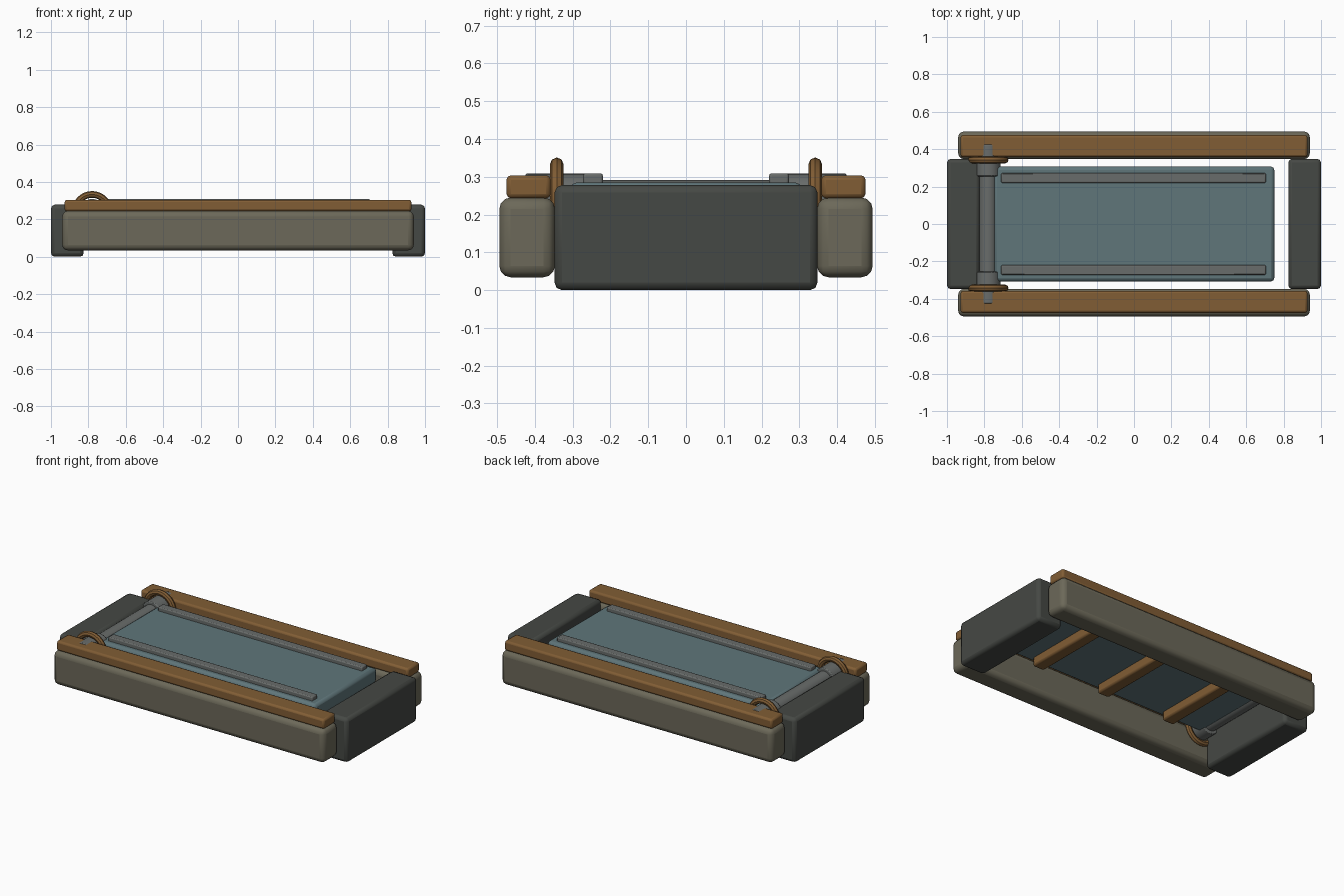
import bpy
from math import pi

if "Cube" in bpy.data.objects:
    bpy.data.objects.remove(bpy.data.objects["Cube"])


def material(name, rgb):
    m = bpy.data.materials.new(name)
    m.diffuse_color = (*rgb, 1)
    m.use_nodes = True
    m.node_tree.nodes["Principled BSDF"].inputs["Base Color"].default_value = m.diffuse_color
    return m


STONE = material("stone", (0.15, 0.14, 0.10))
DARK = material("dark_stone", (0.06, 0.065, 0.058))
WOOD = material("wood", (0.22, 0.11, 0.035))
TEAL = material("teal_panel", (0.115, 0.18, 0.195))
METAL = material("grey_metal", (0.14, 0.15, 0.145))


def finish(ob, name, mat, bevel=0, segments=2):
    ob.name = name
    ob.data.materials.append(mat)
    if bevel:
        b = ob.modifiers.new("bevel", 'BEVEL')
        b.width, b.segments = bevel, segments
    bpy.ops.object.shade_smooth_by_angle(angle=0.6)
    return ob


def box(name, x, y, z, mat, bevel, segments=2):
    """Bevelled box from (min, max) ranges."""
    centre = [(a + b) / 2 for a, b in (x, y, z)]
    bpy.ops.mesh.primitive_cube_add(size=1, location=centre)
    ob = bpy.context.object
    ob.scale = [b - a for a, b in (x, y, z)]
    bpy.ops.object.transform_apply(location=False, rotation=False, scale=True)
    return finish(ob, name, mat, bevel, segments)


def rod(name, x, y0, y1, z, radius, mat, bevel=0):
    """Cylinder along y."""
    bpy.ops.mesh.primitive_cylinder_add(vertices=24, radius=radius, depth=y1 - y0,
                                        location=(x, (y0 + y1) / 2, z), rotation=(pi / 2, 0, 0))
    return finish(bpy.context.object, name, mat, bevel)


def span(side, a, b):
    return tuple(sorted((side * a, side * b)))


AXLE_X, AXLE_Z = -0.78, 0.242

for s, tag in ((-1, "front"), (1, "back")):
    # long side beams with wooden rails on top
    box(f"{tag}_beam", (-0.94, 0.94), span(s, 0.347, 0.494), (0.034, 0.245), STONE, 0.03, 3)
    box(f"{tag}_rail", (-0.927, 0.927), span(s, 0.358, 0.475), (0.243, 0.304), WOOD, 0.012)
    # raised strips on the panel
    box(f"{tag}_strip", (-0.71, 0.705), span(s, 0.22, 0.272), (0.27, 0.309), METAL, 0.006)
    # hinge pin and wooden ring around it
    y0, y1 = span(s, 0.255, 0.425)
    rod(f"{tag}_hinge_pin", AXLE_X, y0, y1, AXLE_Z, 0.067, METAL, 0.005)
    bpy.ops.mesh.primitive_torus_add(major_segments=32, minor_segments=8, major_radius=0.091,
                                     minor_radius=0.018, location=(AXLE_X, s * 0.342, AXLE_Z),
                                     rotation=(pi / 2, 0, 0))
    finish(bpy.context.object, f"{tag}_hinge_ring", WOOD)

# end blocks
for s, tag in ((-1, "left"), (1, "right")):
    box(f"{tag}_end_block", span(s, 0.825, 1.0), (-0.348, 0.348), (0.0, 0.278), DARK, 0.02)

# hinged panel and its roller
box("panel", (-0.75, 0.75), (-0.307, 0.307), (0.195, 0.285), TEAL, 0.018)
rod("hinge_roller", AXLE_X, -0.27, 0.27, AXLE_Z, 0.049, METAL)

# battens under the panel
for i in range(3):
    x = (i - 1) * 0.48
    box(f"batten_{i + 1}", (x - 0.04, x + 0.04), (-0.275, 0.275), (0.14, 0.205), WOOD, 0.012)
